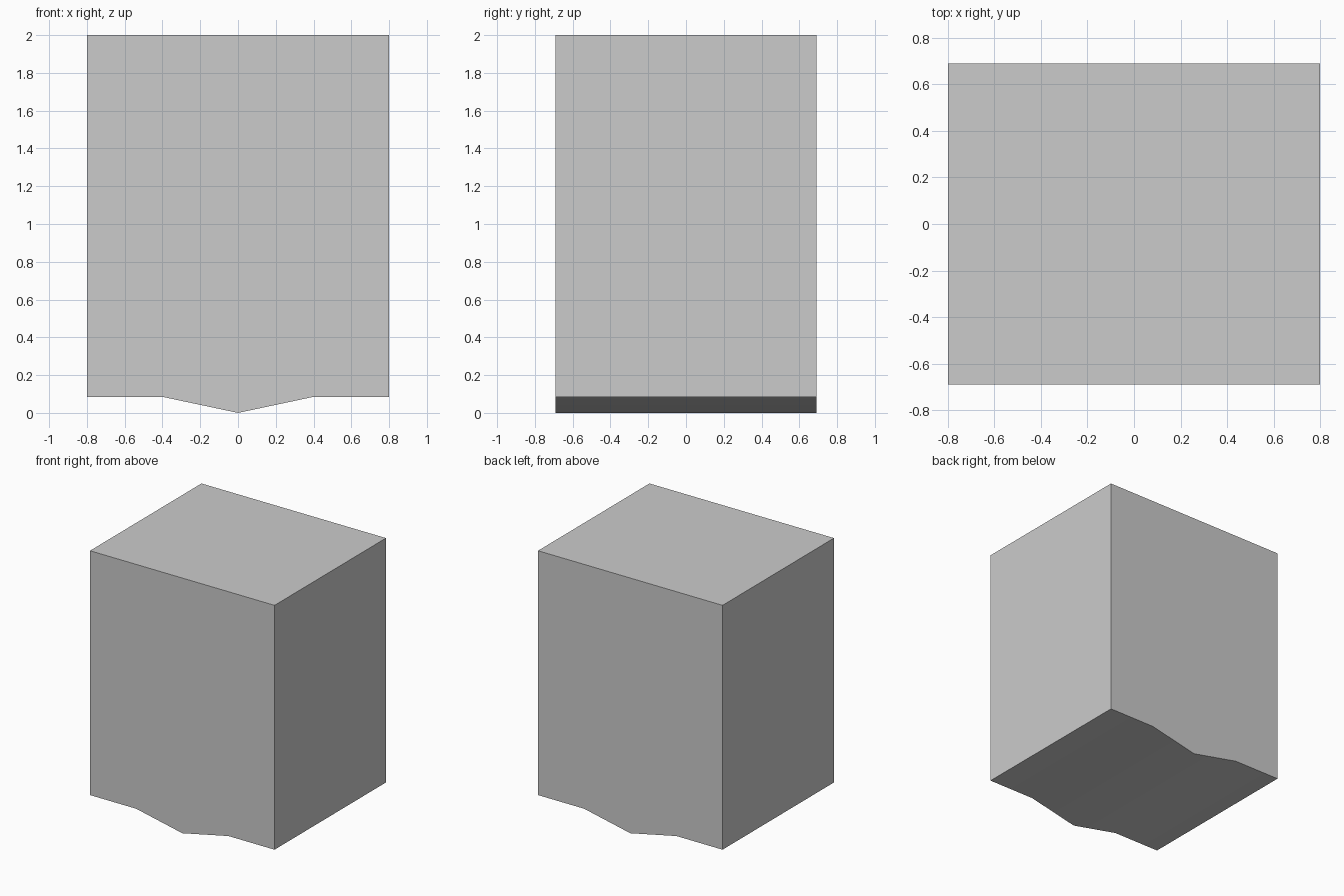
import bpy, bmesh, math

if "Cube" in bpy.data.objects:
    bpy.data.objects.remove(bpy.data.objects["Cube"])

HALF_W, HALF_D, TOP, RIM = 0.80, 0.69, 2.0, 0.085

# Front profile: a tall block whose underside dips to a shallow central ridge
profile = [(-HALF_W, TOP), (-HALF_W, RIM), (-HALF_W / 2, RIM), (0, 0),
           (HALF_W / 2, RIM), (HALF_W, RIM), (HALF_W, TOP)]

# Extrude the profile from front to back
bm = bmesh.new()
front = bm.faces.new([bm.verts.new((x, -HALF_D, z)) for x, z in profile])
back = bmesh.ops.extrude_face_region(bm, geom=[front], use_keep_orig=True)
verts = [g for g in back["geom"] if isinstance(g, bmesh.types.BMVert)]
bmesh.ops.translate(bm, verts=verts, vec=(0, 2 * HALF_D, 0))
bmesh.ops.recalc_face_normals(bm, faces=bm.faces)

mesh = bpy.data.meshes.new("block_body")
bm.to_mesh(mesh)
bm.free()
body = bpy.data.objects.new("block_body", mesh)
bpy.context.collection.objects.link(body)

# Soft shading across the shallow underside, crisp box edges
bpy.context.view_layer.objects.active = body
body.select_set(True)
bpy.ops.object.shade_smooth_by_angle(angle=math.radians(30))
